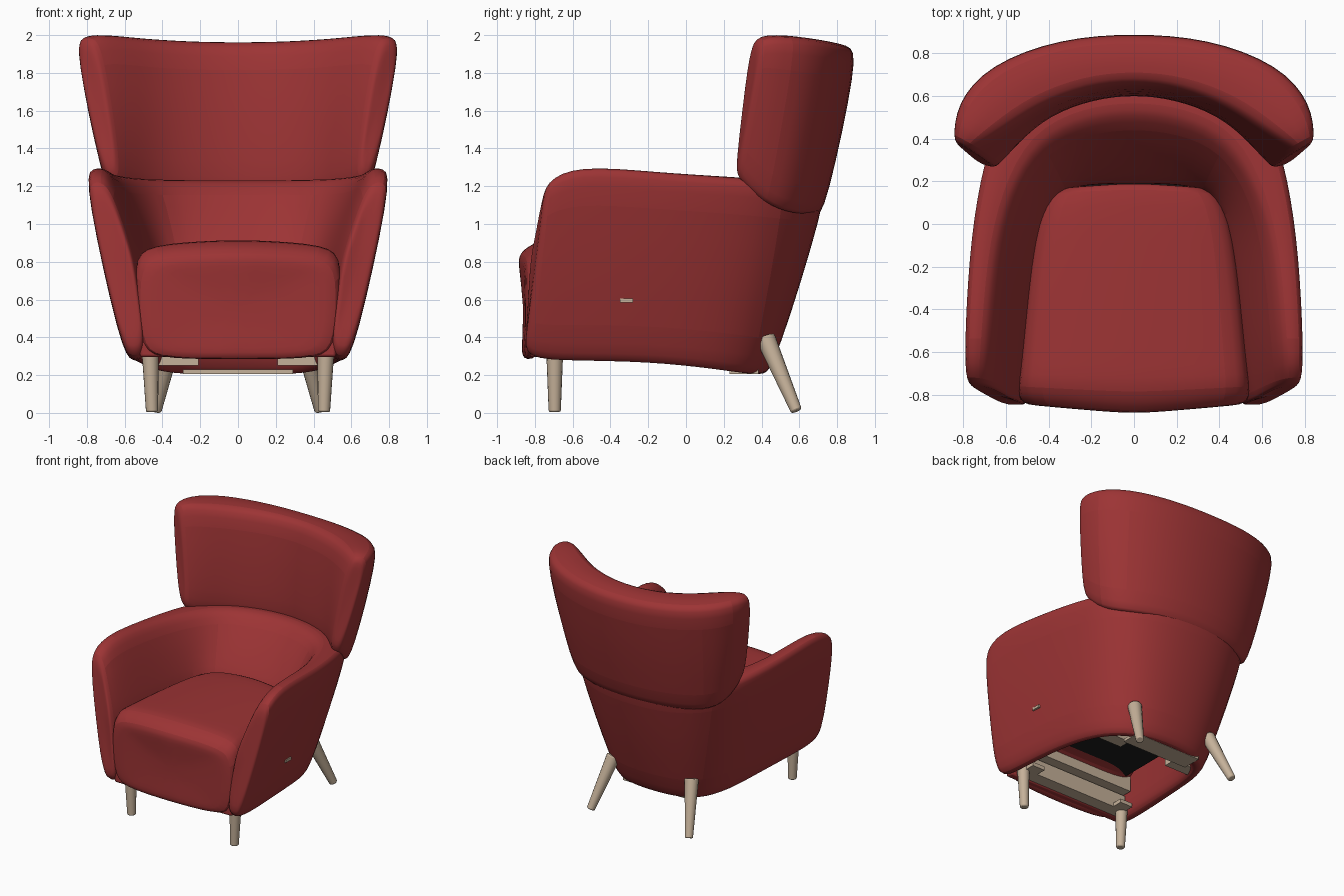
import bpy, bmesh
from mathutils import Vector

cube = bpy.data.objects.get("Cube")
if cube:
    bpy.data.objects.remove(cube)


def material(name, rgb):
    m = bpy.data.materials.new(name)
    m.use_nodes = True
    m.diffuse_color = (*rgb, 1)
    m.node_tree.nodes["Principled BSDF"].inputs["Base Color"].default_value = (*rgb, 1)
    return m


RED = material("red fabric", (0.335, 0.034, 0.035))
WOOD = material("pale wood", (0.56, 0.44, 0.32))
BLACK = material("black webbing", (0.012, 0.012, 0.012))


def finish(name, bm, mat, levels=0, bevel=0):
    bmesh.ops.recalc_face_normals(bm, faces=bm.faces)
    mesh = bpy.data.meshes.new(name)
    bm.to_mesh(mesh)
    bm.free()
    ob = bpy.data.objects.new(name, mesh)
    bpy.context.collection.objects.link(ob)
    mesh.materials.append(mat)
    if bevel:
        mod = ob.modifiers.new("Bevel", "BEVEL")
        mod.width, mod.segments = bevel, 2
    if levels:
        mod = ob.modifiers.new("Subdivision", "SUBSURF")
        mod.levels = mod.render_levels = levels
    bpy.ops.object.select_all(action='DESELECT')
    bpy.context.view_layer.objects.active = ob
    ob.select_set(True)
    bpy.ops.object.shade_smooth_by_angle()
    return ob


def rounded(corners, r):
    """Cut every corner of a closed section into two points."""
    pts = []
    for i, c in enumerate(corners):
        c = Vector(c)
        for other in (corners[i - 1], corners[(i + 1) % len(corners)]):
            d = Vector(other) - c
            pts.append(c + d.normalized() * min(r, d.length * 0.35))
    return pts


def loft(name, sections, r, mat):
    """Skin rounded sections, with an inset ring to firm up each end."""
    rings = [rounded(s, r) for s in sections]
    for at, end in ((0, rings[0]), (len(rings) + 1, rings[-1])):
        mid = sum(end, Vector()) / len(end)
        rings.insert(at, [mid.lerp(p, 0.75) for p in end])
    bm = bmesh.new()
    vs = [[bm.verts.new(p) for p in ring] for ring in rings]
    n = len(vs[0])
    for a, b in zip(vs, vs[1:]):
        for i in range(n):
            j = (i + 1) % n
            bm.faces.new((a[i], a[j], b[j], b[i]))
    bm.faces.new(vs[0])
    bm.faces.new(vs[-1])
    return finish(name, bm, mat, levels=2)


def mirrored(half):
    """Continue a half sweep, ending on the centre line, to the other side."""
    return half + [[(-x, y, z) for x, y, z in s] for s in reversed(half[:-1])]


def box(name, lo, hi, mat, bevel=0):
    bm = bmesh.new()
    bmesh.ops.create_cube(bm, size=1)
    for v in bm.verts:
        v.co = [a + (b - a) * (t + 0.5) for a, b, t in zip(lo, hi, v.co)]
    return finish(name, bm, mat, bevel=bevel)


def leg(name, top, foot, r_top, r_foot):
    top, foot = Vector(top), Vector(foot)
    bm = bmesh.new()
    bmesh.ops.create_cone(bm, cap_ends=True, segments=16, radius1=r_foot,
                          radius2=r_top, depth=(top - foot).length)
    turn = Vector((0, 0, 1)).rotation_difference(top - foot)
    for v in bm.verts:
        v.co = turn @ v.co + (top + foot) / 2
    return finish(name, bm, WOOD, bevel=0.008)


# Arms and lower back: outer bottom, outer top, inner top, seat line, inner bottom
loft("arm_shell", mirrored([
    [(.61, -.86, .28), (.82, -.74, 1.22), (.69, -.75, 1.23), (.55, -.83, .82), (.47, -.86, .29)],
    [(.61, -.60, .27), (.83, -.58, 1.31), (.67, -.58, 1.32), (.51, -.60, .80), (.47, -.60, .28)],
    [(.58, -.20, .27), (.81, -.15, 1.27), (.64, -.15, 1.28), (.47, -.20, .80), (.45, -.20, .27)],
    [(.52, .17, .235), (.76, .22, 1.25), (.57, .13, 1.26), (.42, .06, .80), (.40, .12, .23)],
    [(.38, .38, .20), (.665, .565, 1.22), (.43, .39, 1.25), (.32, .15, .80), (.30, .27, .21)],
    [(.19, .45, .20), (.37, .735, 1.20), (.20, .49, 1.25), (.16, .16, .80), (.15, .32, .21)],
    [(0, .46, .20), (0, .78, 1.20), (0, .51, 1.25), (0, .16, .80), (0, .33, .21)],
]), 0.05, RED)

# Winged upper back: outer bottom, outer top, inner top, inner bottom
loft("upper_back", mirrored([
    [(.72, .27, 1.24), (.88, .41, 1.99), (.75, .34, 2.01), (.62, .25, 1.24)],
    [(.69, .43, 1.05), (.87, .59, 2.00), (.59, .43, 2.01), (.52, .37, 1.20)],
    [(.60, .58, 1.00), (.71, .78, 1.98), (.42, .54, 1.99), (.38, .50, 1.18)],
    [(.32, .70, 1.00), (.36, .91, 1.95), (.20, .62, 1.98), (.18, .57, 1.18)],
    [(0, .735, 1.00), (0, .935, 1.94), (0, .64, 1.98), (0, .59, 1.18)],
]), 0.06, RED)

# Seat cushion: y, bow of the outer corners, bottom and top half width, bottom and top z
loft("seat_cushion", [
    [(-wb, y + bow, zb), (-wt, y + bow, zt), (0, y, zt + .03), (wt, y + bow, zt),
     (wb, y + bow, zb), (0, y + bow / 2, zb)]
    for y, bow, wb, wt, zb, zt in (
        (-.90, .05, .53, .55, .28, .82), (-.79, .03, .53, .57, .28, .89),
        (-.68, .01, .49, .56, .58, .89), (0, 0, .45, .50, .58, .88),
        (.20, -.03, .36, .41, .58, .87))
], 0.08, RED)
box("front_apron", (-.52, -.825, .295), (.52, -.76, .38), RED, bevel=0.015)

# Underside frame
box("webbing", (-.42, -.60, .545), (.42, .20, .555), BLACK)
box("front_rail", (-.47, -.76, .30), (.47, -.66, .425), WOOD)
box("seat_rail", (-.47, -.70, .44), (.47, -.60, .56), WOOD)
box("rear_rail", (-.29, .23, .206), (.29, .385, .23), WOOD)
box("frame_peg", (.58, -.35, .585), (.669, -.28, .605), WOOD)

# Legs and corner blocks
for side, s in (("left", 1), ("right", -1)):
    leg("front_leg_" + side, (s * .465, -.695, .33), (s * .455, -.695, .005), .045, .032)
    leg("back_leg_" + side, (s * .345, .42, .40), (s * .435, .585, .01), .052, .03)
    box("front_block_" + side, (s * .36, -.66, .30), (s * .47, -.58, .33), WOOD)
    box("rear_block_" + side, (s * .21, .10, .25), (s * .42, .20, .31), WOOD)
